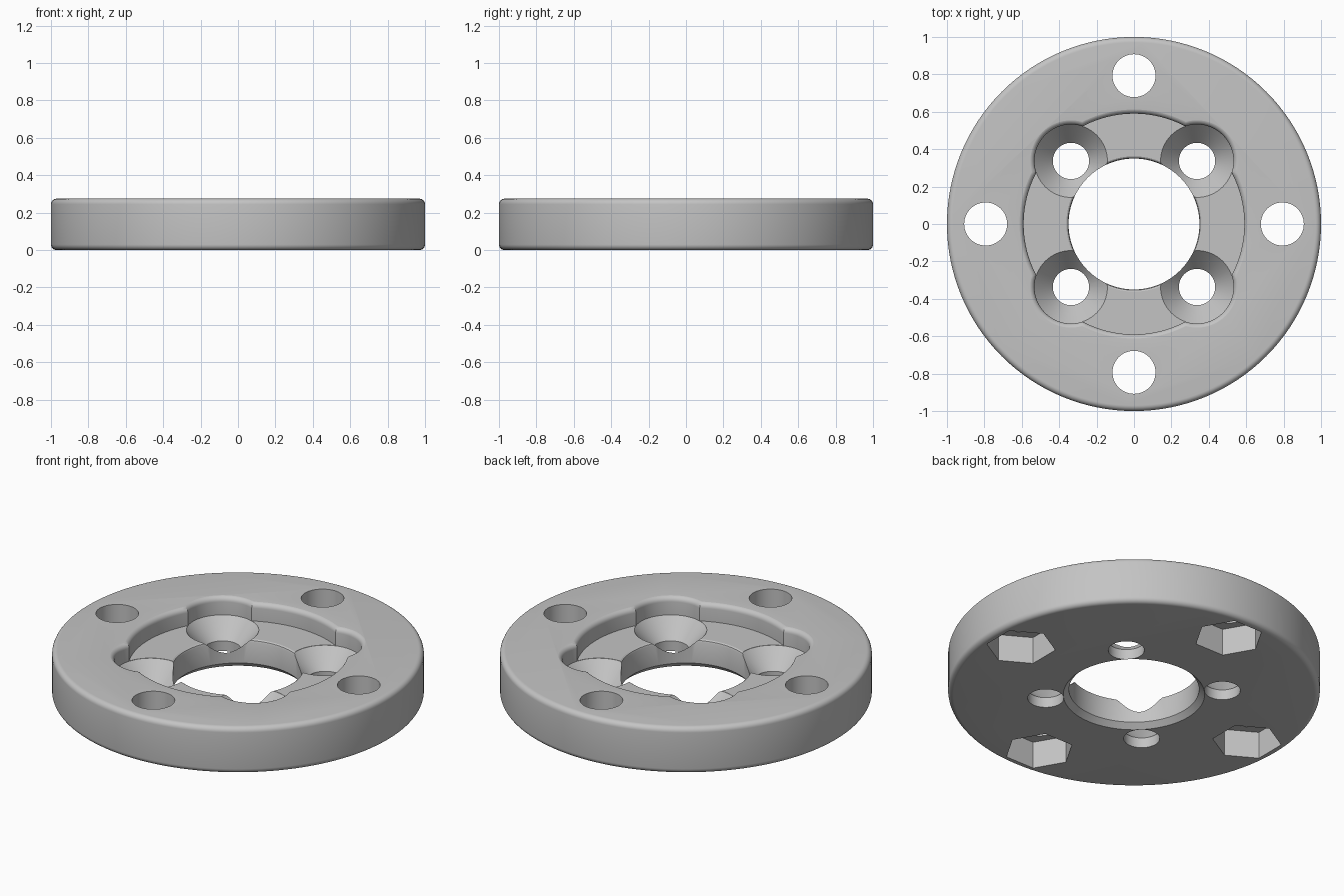
import bpy, bmesh
from math import sin, cos, pi, radians

cube = bpy.data.objects.get("Cube")
if cube:
    bpy.data.objects.remove(cube, do_unlink=True)

HEIGHT = 0.275      # disc thickness
FLOOR = 0.17        # level of the recess floor
FILLET = 0.03       # rounding of the rims

grey = bpy.data.materials.new("light grey")
grey.use_nodes = True
grey.diffuse_color = (0.55, 0.55, 0.55, 1)
grey.node_tree.nodes["Principled BSDF"].inputs["Base Color"].default_value = grey.diffuse_color


def lathe(name, profile, sides, x=0, y=0, turn=0):
    """Closed solid of revolution from (radius, height) points, bottom to top."""
    bm = bmesh.new()
    rings = []
    for r, z in profile:
        angles = [turn + 2 * pi * i / sides for i in range(sides)]
        rings.append([bm.verts.new((x + r * cos(a), y + r * sin(a), z)) for a in angles])
    for low, high in zip(rings, rings[1:]):
        for i in range(sides):
            j = (i + 1) % sides
            bm.faces.new((low[i], low[j], high[j], high[i]))
    bm.faces.new(rings[0][::-1])
    bm.faces.new(rings[-1])
    mesh = bpy.data.meshes.new(name)
    bm.to_mesh(mesh)
    bm.free()
    mesh.materials.append(grey)
    obj = bpy.data.objects.new(name, mesh)
    bpy.context.collection.objects.link(obj)
    return obj


def arc(r, z, radius, start, end, steps=6):
    """Quarter-round profile points about (r, z)."""
    angles = [radians(start + (end - start) * i / steps) for i in range(steps + 1)]
    return [(r + radius * cos(a), z + radius * sin(a)) for a in angles]


def flared(wall):
    """Cutter wall that rounds outwards over the top face."""
    top = HEIGHT + 0.001
    return arc(wall + FILLET, top - FILLET, FILLET, 180, 90) + [(wall + FILLET, 0.4)]


# Disc with rounded outer rims
disc = lathe("flange_disc",
             arc(1 - FILLET, FILLET, FILLET, -90, 0)
             + arc(1 - FILLET, HEIGHT - FILLET, FILLET, 0, 90), 128)

# Central recess and bore, with eased bore edges
cutters = [
    lathe("recess_cutter", [(0.59, FLOOR)] + flared(0.59), 128),
    lathe("bore_cutter", [(0.39, -0.01), (0.35, 0.03), (0.35, FLOOR - 0.015),
                          (0.354, FLOOR - 0.005), (0.37, FLOOR + 0.005), (0.37, 0.22)], 96),
]

# Four countersunk screw holes with lobes breaking the recess wall
for sx in (-1, 1):
    for sy in (-1, 1):
        cutters.append(lathe("countersink_cutter",
                             [(0.097, -0.1), (0.097, 0.06), (0.195, FLOOR - 0.001)] + flared(0.195),
                             64, sx * 0.337, sy * 0.337))

# Four outer bolt holes with hexagonal nut pockets underneath
for k in range(4):
    a = k * pi / 2
    x, y = 0.793 * cos(a), 0.793 * sin(a)
    cutters.append(lathe("bolt_hole_cutter", [(0.115, -0.1), (0.115, 0.4)], 48, x, y))
    cutters.append(lathe("nut_pocket_cutter", [(0.187, -0.1), (0.187, 0.16)], 6, x, y, a + pi / 2))

# Carve the disc, then drop the cutters
bpy.ops.object.select_all(action='DESELECT')
bpy.context.view_layer.objects.active = disc
disc.select_set(True)
for cutter in cutters:
    cutter.hide_render = True
    mod = disc.modifiers.new("cut", 'BOOLEAN')
    mod.operation = 'DIFFERENCE'
    mod.solver = 'EXACT'
    mod.object = cutter
    bpy.ops.object.modifier_apply(modifier=mod.name)
    bpy.data.objects.remove(cutter, do_unlink=True)

bpy.ops.object.shade_smooth_by_angle(angle=radians(30))
